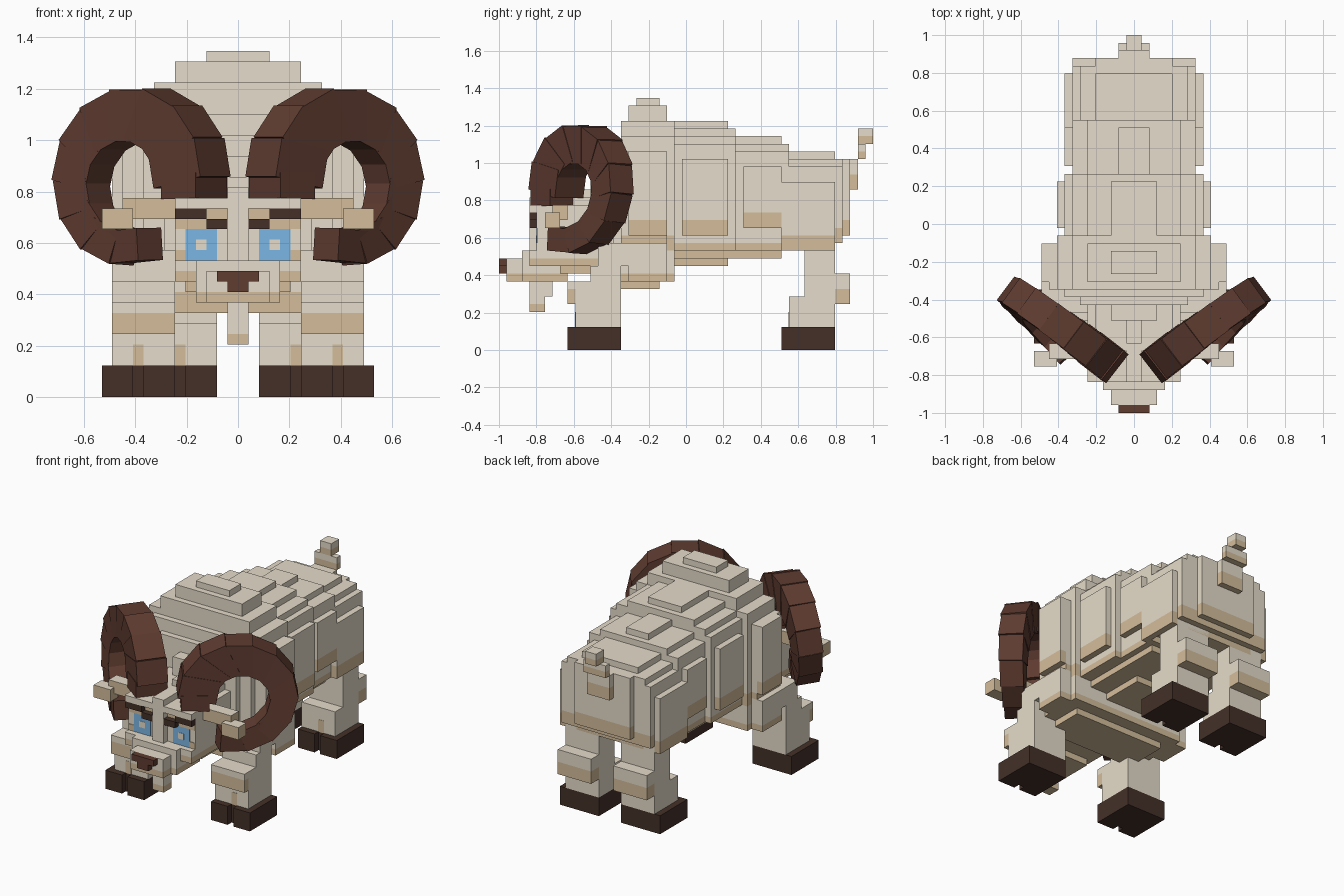
import bpy, bmesh, math
from mathutils import Vector, Matrix

start_cube = bpy.data.objects.get("Cube")
if start_cube:
    bpy.data.objects.remove(start_cube, do_unlink=True)

# One block step: the animal is 49 steps long
STEP = 2 / 49


def make_material(name, r, g, b):
    mat = bpy.data.materials.new(name)
    mat.use_nodes = True
    mat.diffuse_color = (r, g, b, 1)
    mat.node_tree.nodes["Principled BSDF"].inputs["Base Color"].default_value = (r, g, b, 1)
    return mat


wool = make_material("cream_wool", .79, .72, .595)
tan = make_material("tan_wool", .66, .51, .33)
hoof = make_material("dark_hoof", .058, .03, .022)
horn = make_material("brown_horn", .115, .045, .03)
blue = make_material("eye_blue", .2, .47, .78)


def finish(name, bm, mats):
    bmesh.ops.recalc_face_normals(bm, faces=bm.faces)
    mesh = bpy.data.meshes.new(name)
    bm.to_mesh(mesh)
    bm.free()
    for mat in mats:
        mesh.materials.append(mat)
    obj = bpy.data.objects.new(name, mesh)
    bpy.context.scene.collection.objects.link(obj)


def add_block(bm, x0, x1, y0, y1, z0, z1, band=None):
    """Block in steps; faces below the band height take the second material."""
    lo, hi = Vector((x0, y0 - 24.5, z0)) * STEP, Vector((x1, y1 - 24.5, z1)) * STEP
    part = bmesh.new()
    bmesh.ops.create_cube(part, size=1, matrix=Matrix.Translation((lo + hi) / 2)
                          @ Matrix.Diagonal((*(hi - lo), 1)))
    if band:
        cut = band * STEP
        if band < z1:
            bmesh.ops.bisect_plane(part, geom=part.verts[:] + part.edges[:] + part.faces[:],
                                   plane_co=(0, 0, cut), plane_no=(0, 0, 1))
        for f in part.faces:
            f.material_index = int(f.calc_center_median().z < cut - STEP / 9)
    temp = bpy.data.meshes.new("temp")
    part.to_mesh(temp)
    part.free()
    bm.from_mesh(temp)
    bpy.data.meshes.remove(temp)


def centre(name, mat, *blocks):
    """Blocks centred on the middle plane: half width, y, z and band."""
    bm = bmesh.new()
    for half, *rest in blocks:
        add_block(bm, -half, half, *rest)
    finish(name, bm, (mat, tan))


def pair(name, mat, *blocks):
    """The same blocks on the left and, mirrored, on the right."""
    for side, sign in (("left", 1), ("right", -1)):
        bm = bmesh.new()
        for a, b, *rest in blocks:
            add_block(bm, min(a * sign, b * sign), max(a * sign, b * sign), *rest)
        finish(side + "_" + name, bm, (mat, tan))


# Body, from shoulders to rump
centre("shoulders", wool,
       (10, 16, 23, 13, 28, 15), (10, 16, 23, 9, 13, 10), (8, 16, 23, 28, 30),
       (6, 17, 22, 30, 32), (3, 18, 21, 32, 33), (11, 16, 22, 13, 26, 15),
       (8, 16, 21, 8, 9, 9))
centre("chest", wool, (9, 15, 16, 9, 27, 10), (7, 14, 15, 9, 25, 10), (6, 14, 16, 8, 9, 9))
centre("neck", wool, (5, 8, 16, 10, 20, 11), (3, 12, 15, 20, 23), (1, 10, 12, 20, 21))
centre("ribcage", wool,
       (9, 23, 31, 13, 27, 14), (8, 23, 31, 27, 28), (6, 23, 31, 28, 29), (3, 23, 30, 29, 30))
centre("loin", wool, (8, 31, 38, 13, 26, 14), (6, 31, 38, 26, 27), (2, 31, 37, 27, 28))
centre("rump", wool,
       (8, 37, 45, 14, 24, 16), (7, 38, 45, 24, 25), (5, 45, 46, 15, 24, 17),
       (5, 38, 46, 24, 25), (5, 38, 44, 25, 26))
centre("belly", wool, (7, 22, 37, 12, 13, 13), (4, 22, 30, 11, 12, 12), (6, 37, 44, 13, 14, 14))
pair("shoulder_plate", wool, (11, 12, 17, 22, 15, 26, 17), (10, 12, 17, 22, 9, 14, 10))
pair("rib_plate", wool, (9, 10, 24, 30, 15, 25, 17))
pair("loin_plate", wool, (8, 9, 32, 37, 16, 24, 18))
pair("rump_plate", wool, (8, 9, 37, 44, 13, 22, 15))

# Tail
centre("tail", wool, (2, 46, 47, 21, 25, 23), (2, 47, 48, 25, 27, 26), (1, 47, 49, 27, 29, 28))

# Legs and split hooves
pair("front_leg", wool, (6, 12, 10, 16, 3, 9), (6, 12, 9, 10, 6, 9, 8),
     (6, 12, 12, 16, 9, 11), (6, 12, 13, 17, 11, 14))
pair("hind_leg", wool, (2, 8, 38, 44, 3, 7), (2, 8, 40, 44, 7, 14), (2, 8, 44, 46, 6, 10, 8))
for leg, x, y in (("front", 6, 9), ("hind", 2, 37)):
    pair(leg + "_hoof", hoof, (x, x + 7, y + 1, y + 7, 0, 3),
         (x, x + 3, y, y + 1, 0, 3), (x + 4, x + 7, y, y + 1, 0, 3))
    pair(leg + "_leg_patch", tan, (x + 3, x + 4, y + .95, y + 1, 3, 5))

# Head with a raised nose bridge and brow
centre("head", wool, (6, 5, 14, 13, 18), (6, 4, 14, 18, 19), (6, 4, 14, 11, 13, 12),
       (1, 4, 5, 13, 18), (1, 4, 9, 19, 20), (1, 9, 11, 19, 21))
centre("muzzle", wool, (4, 3, 5, 9, 13, 10), (3, 1, 3, 9, 12, 10), (4, 5, 9, 9, 11, 10))
centre("nose", horn, (2, 0, 1, 11, 12), (1, 0, 1, 10, 11))
centre("beard", wool, (1, 4, 6, 5, 7, 6), (1, 4, 7, 7, 9))
pair("ear", wool, (6, 11, 7, 9, 17, 19, 19), (10, 13, 6, 8, 16, 18, 18))
pair("brow", hoof, (1, 3, 4, 5, 16, 17), (3, 6, 4, 5, 17, 18))

# Face markings as thin plates
FACE = 4.92
pair("eye", blue, (2, 5, FACE, 5, 13, 16))
pair("eye_centre", wool, (3, 4, FACE - .06, 5, 14, 15))
pair("face_patch", tan, (1, 3, FACE, 5, 17, 18), (3, 6, FACE, 5, 16, 17), (5, 6, FACE, 5, 13, 14))


# Curled horns: tapering blocks along an arc in a slanted upright plane
OUTER = .36


def curl_point(t):
    """Distance along the plane, height, outward drift and block width."""
    angle = math.radians(180 - 290 * t)
    width = .235 - .12 * t
    return (.36 + (OUTER - width / 2) * math.cos(angle),
            .86 + (OUTER - .02 - width / 2) * math.sin(angle), .1 * t ** 3, width)


COUNT = 11
path = [(.09, .785, 0, .17)] + [curl_point(i / COUNT) for i in range(COUNT + 1)]
for side, sign in (("left", 1), ("right", -1)):
    along = Vector((.79 * sign, .613, 0))
    across = Vector((.613 * sign, -.79, 0))
    root = Vector((.09 * sign, -.765, 0))
    bm = bmesh.new()
    for i, ends in enumerate(zip(path, path[1:])):
        a, b = (root + along * u + across * n + Vector((0, 0, z)) for u, z, n, w in ends)
        axis = (b - a).normalized()
        if i == 0:
            axis = Vector((0, 0, 1))
        radial = axis.cross(across).normalized()
        flat = radial.cross(axis)
        rot = Matrix((radial, flat, axis)).transposed().to_4x4()
        width = ends[0][3]
        # Long enough for the outer edges of neighbouring blocks to meet
        length = (b - a).length * OUTER / (OUTER - width / 2)
        size = (width, .2 - .07 * i / COUNT, length)
        bmesh.ops.create_cube(bm, size=1, matrix=Matrix.Translation((a + b) / 2)
                              @ rot @ Matrix.Diagonal((*size, 1)))
    finish(side + "_horn", bm, (horn,))
